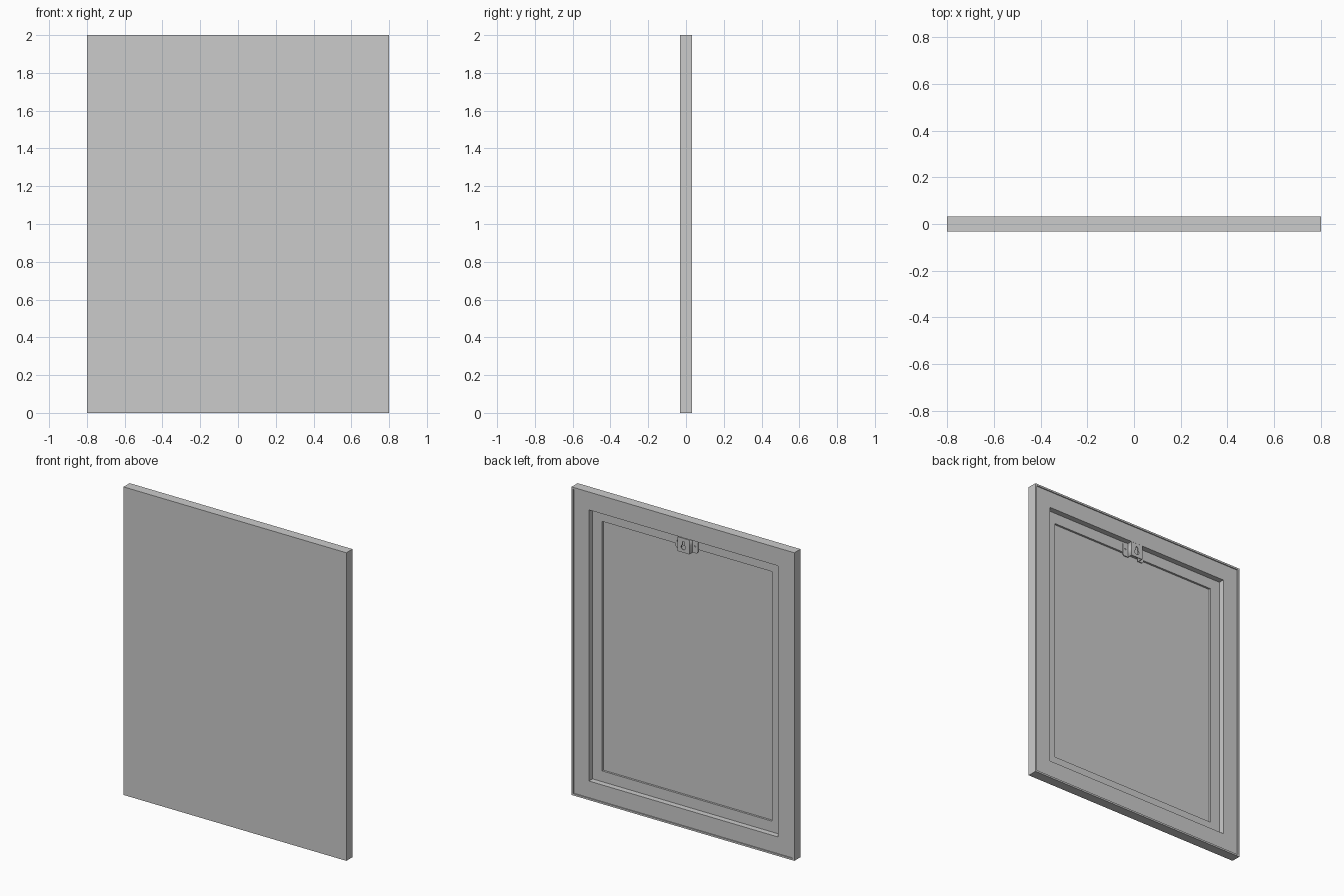
import bpy, bmesh, math

if "Cube" in bpy.data.objects:
    bpy.data.objects.remove(bpy.data.objects["Cube"])

W, H = 0.8, 1.0          # half width, half height
FRONT, BACK = -0.0315, 0.0315


def nested(name, steps, closed):
    """Rectangular rings given as (inset, y), bridged in order; closed ring or capped ends."""
    bm = bmesh.new()
    rings = []
    for inset, y in steps:
        w, h = W - inset, H - inset
        rings.append([bm.verts.new((sx * w, y, H + sz * h))
                      for sx, sz in ((-1, -1), (1, -1), (1, 1), (-1, 1))])
    pairs = list(zip(rings, rings[1:]))
    if closed:
        pairs.append((rings[-1], rings[0]))
    else:
        bm.faces.new(rings[0])
        bm.faces.new(rings[-1])
    for a, b in pairs:
        for i in range(4):
            j = (i + 1) % 4
            bm.faces.new((a[i], a[j], b[j], b[i]))
    bmesh.ops.recalc_face_normals(bm, faces=bm.faces)
    me = bpy.data.meshes.new(name)
    bm.to_mesh(me)
    bm.free()
    ob = bpy.data.objects.new(name, me)
    bpy.context.collection.objects.link(ob)
    return ob


def frame(name, outer, inner, y0, y1):
    return nested(name, [(outer, y0), (outer, y1), (inner, y1), (inner, y0)], True)


def arc(cx, cz, r, a0, a1, n):
    return [(cx + r * math.cos(math.radians(a0 + (a1 - a0) * i / n)),
             cz + r * math.sin(math.radians(a0 + (a1 - a0) * i / n))) for i in range(n + 1)]


def plate(name, outlines, y0, y1):
    """Flat plate in the XZ plane; first outline is the rim, the others are holes."""
    cu = bpy.data.curves.new(name, 'CURVE')
    cu.dimensions, cu.fill_mode = '2D', 'BOTH'
    cu.extrude = (y1 - y0) / 2
    for pts in outlines:
        sp = cu.splines.new('POLY')
        sp.points.add(len(pts) - 1)
        for p, (x, z) in zip(sp.points, pts):
            p.co = (x, z, 0, 1)
        sp.use_cyclic_u = True
    ob = bpy.data.objects.new(name, cu)
    bpy.context.collection.objects.link(ob)
    ob.rotation_euler.x = math.pi / 2
    ob.location.y = (y0 + y1) / 2
    bpy.ops.object.select_all(action='DESELECT')
    ob.select_set(True)
    bpy.context.view_layer.objects.active = ob
    bpy.ops.object.convert(target='MESH')
    return ob


# Front panel with thin wrapped edges, open at the back
nested("panel_shell", [(0, FRONT), (0, BACK), (0.012, BACK), (0.012, -0.025)], False)

# Back frame and the lower inner ledge
frame("back_frame", 0.012, 0.12, -0.025, 0.025)
frame("inner_ledge", 0.12, 0.19, -0.025, -0.012)

# Hanger: raised keyhole plate, side walls, screw flanges
Z0, Z1, X0, X1, T = 1.785, 1.878, 0.043, 0.08, 0.005
keyhole = arc(0, 1.82, 0.016, 115, 425, 20) + arc(0, 1.851, 0.007, 0, 180, 8)
plate("hanger_plate", [[(-X0, Z0), (X0, Z0), (X0, Z1), (-X0, Z1)], keyhole], 0.022, 0.027)

r = 0.015
for s, side in ((-1, "left"), (1, "right")):
    def flip(pts):
        return [(s * x, z) for x, z in pts]
    plate("hanger_wall_" + side,
          [flip([(X0 - T, Z0), (X0, Z0), (X0, Z1), (X0 - T, Z1)])], -0.012, 0.022)
    rim = [(X0, Z1), (X0, Z0)] + arc(X1 - r, Z0 + r, r, -90, 0, 6) + arc(X1 - r, Z1 - r, r, 0, 90, 6)
    hole = arc(0.063, (Z0 + Z1) / 2, 0.006, 0, 337.5, 15)
    plate("hanger_flange_" + side, [flip(rim), flip(hole)], -0.012, -0.007)
